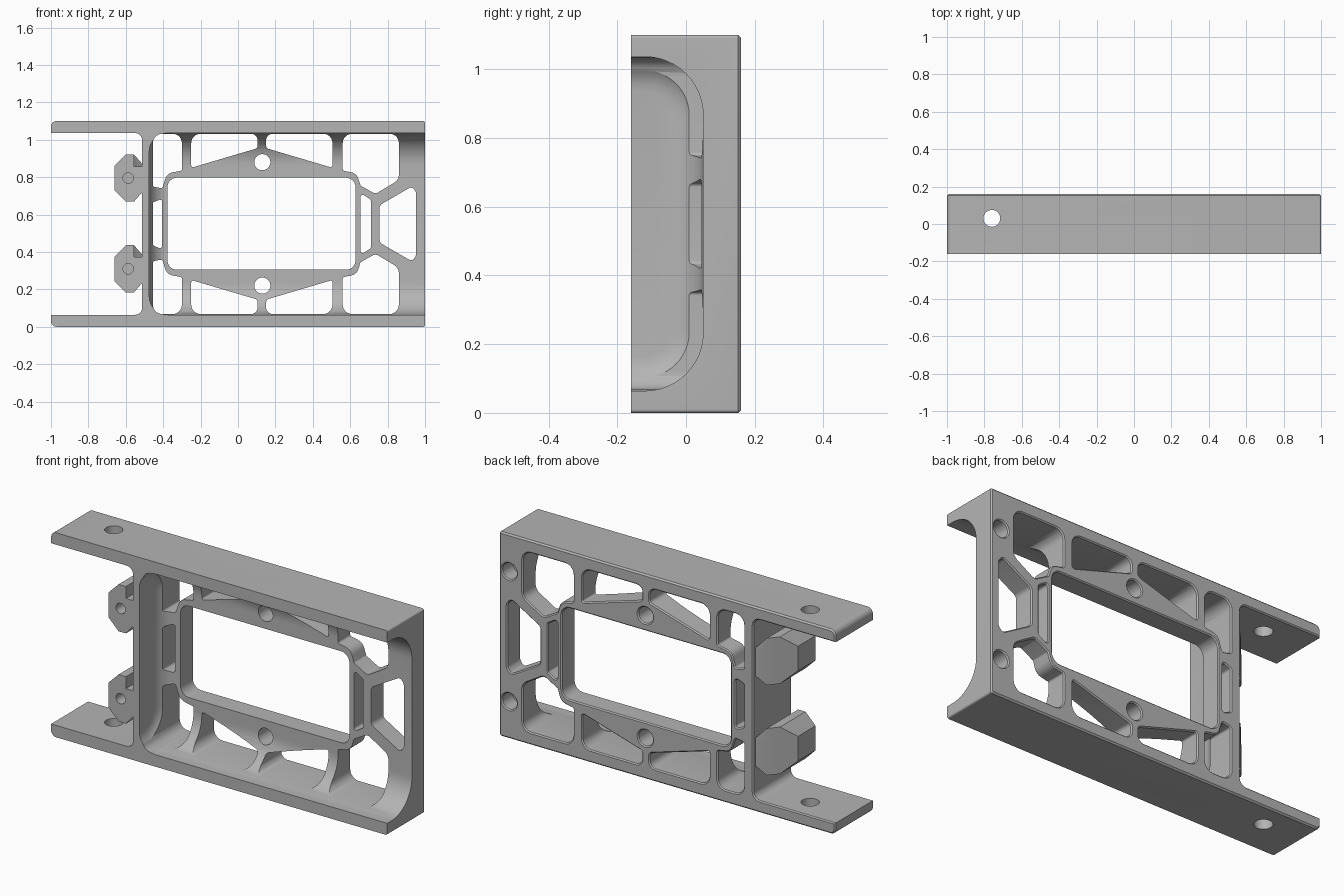
import bpy, bmesh, math
from mathutils import Vector

if "Cube" in bpy.data.objects:
    bpy.data.objects.remove(bpy.data.objects["Cube"])

HEIGHT, BACK = 1.1, 0.16

grey = bpy.data.materials.new("plain grey")
grey.use_nodes = True
COLOR = (0.46, 0.46, 0.46, 1)
grey.diffuse_color = COLOR
grey.node_tree.nodes["Principled BSDF"].inputs["Base Color"].default_value = COLOR


def rounded(points, radius, steps=7):
    """Round polygon corners; radius may be one value or one per corner."""
    pts = [Vector(p) for p in points]
    n, out = len(pts), []
    radii = radius if isinstance(radius, list) else [radius] * n
    for i, p in enumerate(pts):
        a, b = pts[i - 1] - p, pts[(i + 1) % n] - p
        half = a.angle(b) / 2
        t = min(radii[i] / math.tan(half), 0.47 * a.length, 0.47 * b.length)
        if t < 0.001:
            out.append(p)
            continue
        a.normalize()
        b.normalize()
        c = p + (a + b).normalized() * t / math.cos(half)
        v, w = p + a * t - c, p + b * t - c
        start = math.atan2(v.y, v.x)
        sweep = math.remainder(math.atan2(w.y, w.x) - start, math.tau)
        for k in range(steps + 1):
            ang = start + sweep * k / steps
            out.append(c + Vector((math.cos(ang), math.sin(ang))) * v.length)
    return out


def circle(x, y, r, n=32):
    return [Vector((x + r * math.cos(math.tau * i / n), y + r * math.sin(math.tau * i / n)))
            for i in range(n)]


def offset(pts, d):
    """Grow (d > 0) or shrink (d < 0) an outline."""
    n, out = len(pts), []
    area = sum(pts[i - 1].x * pts[i].y - pts[i].x * pts[i - 1].y for i in range(n))
    s = 1 if area > 0 else -1
    for i, p in enumerate(pts):
        e, f = (p - pts[i - 1]).normalized(), (pts[(i + 1) % n] - p).normalized()
        m = Vector((e.y + f.y, -e.x - f.x)) * s
        out.append(p + m * (2 * d / max(m.length_squared, 0.5)))
    return out


def add_loft(bm, sections, axis):
    """Join outlines at successive positions along an axis into a solid."""
    place = {"X": lambda q, p: (q, p.x, p.y),
             "Y": lambda q, p: (p.x, q, p.y),
             "Z": lambda q, p: (p.x, p.y, q)}[axis]
    rings = [[bm.verts.new(place(q, p)) for p in pts] for q, pts in sections]
    for r, s in zip(rings, rings[1:]):
        for i in range(len(r)):
            bm.faces.new((r[i - 1], r[i], s[i], s[i - 1]))
    bm.faces.new(rings[0])
    bm.faces.new(rings[-1])


def make(name, bm):
    bmesh.ops.recalc_face_normals(bm, faces=bm.faces)
    mesh = bpy.data.meshes.new(name)
    bm.to_mesh(mesh)
    bm.free()
    obj = bpy.data.objects.new(name, mesh)
    bpy.context.collection.objects.link(obj)
    mesh.materials.append(grey)
    return obj


def select(obj):
    bpy.ops.object.select_all(action="DESELECT")
    obj.select_set(True)
    bpy.context.view_layer.objects.active = obj


def cut(obj, cutter):
    cutter.hide_render = True
    mod = obj.modifiers.new("cut", "BOOLEAN")
    mod.operation, mod.solver, mod.object = "DIFFERENCE", "EXACT", cutter
    select(obj)
    bpy.ops.object.modifier_apply(modifier=mod.name)
    bpy.data.objects.remove(cutter)


def flip(points):
    return [(x, HEIGHT - z) for x, z in points]


# Solid block with softened left corners and a chamfered back
bm = bmesh.new()
block = rounded([(-1, 0), (1, 0), (1, HEIGHT), (-1, HEIGHT)], [0.03, 0.01, 0.01, 0.03])
add_loft(bm, [(-BACK, block), (BACK - 0.008, block), (BACK, offset(block, -0.008))], "Y")
bracket = make("bracket_frame", bm)

# Front channel, open to the right, filleted against back plate and end wall
bm = bmesh.new()
channel = rounded([(-0.6, 0.064), (0.05, 0.064), (0.05, 1.036), (-0.6, 1.036)],
                  [0, 0.17, 0.17, 0], 12)
wall_x, fillet = -0.475, 0.1
sections = []
for k in range(9):
    a = math.pi / 2 * k / 8
    sections.append((wall_x + fillet * (1 - math.sin(a)), offset(channel, -fillet * (1 - math.cos(a)))))
sections.reverse()
add_loft(bm, sections + [(1.2, channel)], "X")
cut(bracket, make("channel_cutter", bm))

# Window outlines, upper half; the lower half is mirrored
upper = [
    ([(-0.455, 1.032), (-0.30, 1.032), (-0.30, 0.835), (-0.38, 0.82), (-0.405, 0.74), (-0.455, 0.75)],
     [0.05, 0.05, 0.01, 0.05, 0.01, 0.01]),
    ([(-0.25, 1.032), (0.105, 1.032), (0.105, 0.955), (-0.25, 0.85)], [0.05, 0.05, 0.02, 0.01]),
    ([(0.15, 1.032), (0.505, 1.032), (0.505, 0.85), (0.15, 0.955)], [0.05, 0.05, 0.01, 0.02]),
    ([(0.56, 1.032), (0.86, 1.032), (0.86, 0.785), (0.735, 0.71), (0.655, 0.755), (0.635, 0.82), (0.56, 0.835)],
     [0.05, 0.05, 0.05, 0.03, 0.01, 0.05, 0.01]),
]
windows = []
for pts, r in upper:
    windows += [rounded(pts, r), rounded(flip(pts), r)]
windows += [
    rounded([(-0.377, 0.305), (0.628, 0.305), (0.628, 0.797), (-0.377, 0.797)], 0.05),
    rounded([(-0.455, 0.435), (-0.405, 0.415), (-0.405, 0.685), (-0.455, 0.665)], 0.012),
    rounded([(0.655, 0.385), (0.71, 0.42), (0.71, 0.68), (0.655, 0.715)], 0.012),
    rounded([(0.757, 0.45), (0.93, 0.35), (0.952, 0.38), (0.952, 0.72), (0.93, 0.75), (0.757, 0.65)], 0.03),
    rounded([(-1.2, 0.064), (-0.512, 0.064), (-0.512, 1.036), (-1.2, 1.036)], [0, 0.04, 0.04, 0]),
    circle(0.13, 0.88, 0.043), circle(0.13, 0.22, 0.043),
]
bm = bmesh.new()
for w in windows:
    add_loft(bm, [(-0.4, w), (BACK - 0.006, w), (BACK + 0.006, offset(w, 0.012))], "Y")
# Blind holes in the back of the right column
for z in (0.2, 0.9):
    hole = circle(0.94, z, 0.043)
    add_loft(bm, [(0.07, hole), (BACK - 0.006, hole), (BACK + 0.006, offset(hole, 0.012))], "Y")
cut(bracket, make("window_cutter", bm))

# Vertical bolt hole through both flanges
bm = bmesh.new()
hole = circle(-0.76, 0.03, 0.045)
add_loft(bm, [(-0.2, hole), (HEIGHT + 0.2, hole)], "Z")
cut(bracket, make("bolt_cutter", bm))

# T-headed hooks on the end wall, with backs sloping into the wall
half = [(-0.5, 0.062), (-0.556, 0.062), (-0.556, 0.126), (-0.6, 0.126), (-0.66, 0.066)]
hooks = []
for name, z in (("lower_hook", 0.31), ("upper_hook", 0.795)):
    outline = [Vector((x, z + h)) for x, h in half] + [Vector((x, z - h)) for x, h in reversed(half)]
    bm = bmesh.new()
    add_loft(bm, [(-BACK + 0.001, outline), (BACK, outline)], "Y")
    for v in bm.verts:
        if v.co.y > 0:
            v.co.y = min(0.15, 0.16 + (v.co.x + 0.51) * 1.13)
    bmesh.ops.triangulate(bm, faces=[f for f in bm.faces if len(f.verts) > 4])
    hook = make(name, bm)
    bm = bmesh.new()
    pin = circle(-0.587, z, 0.028, 24)
    add_loft(bm, [(-0.3, pin), (-0.06, pin)], "Y")
    cut(hook, make("pin_cutter", bm))
    hooks.append(hook)

for obj in [bracket] + hooks:
    select(obj)
    bpy.ops.object.shade_smooth_by_angle(angle=math.radians(30))
